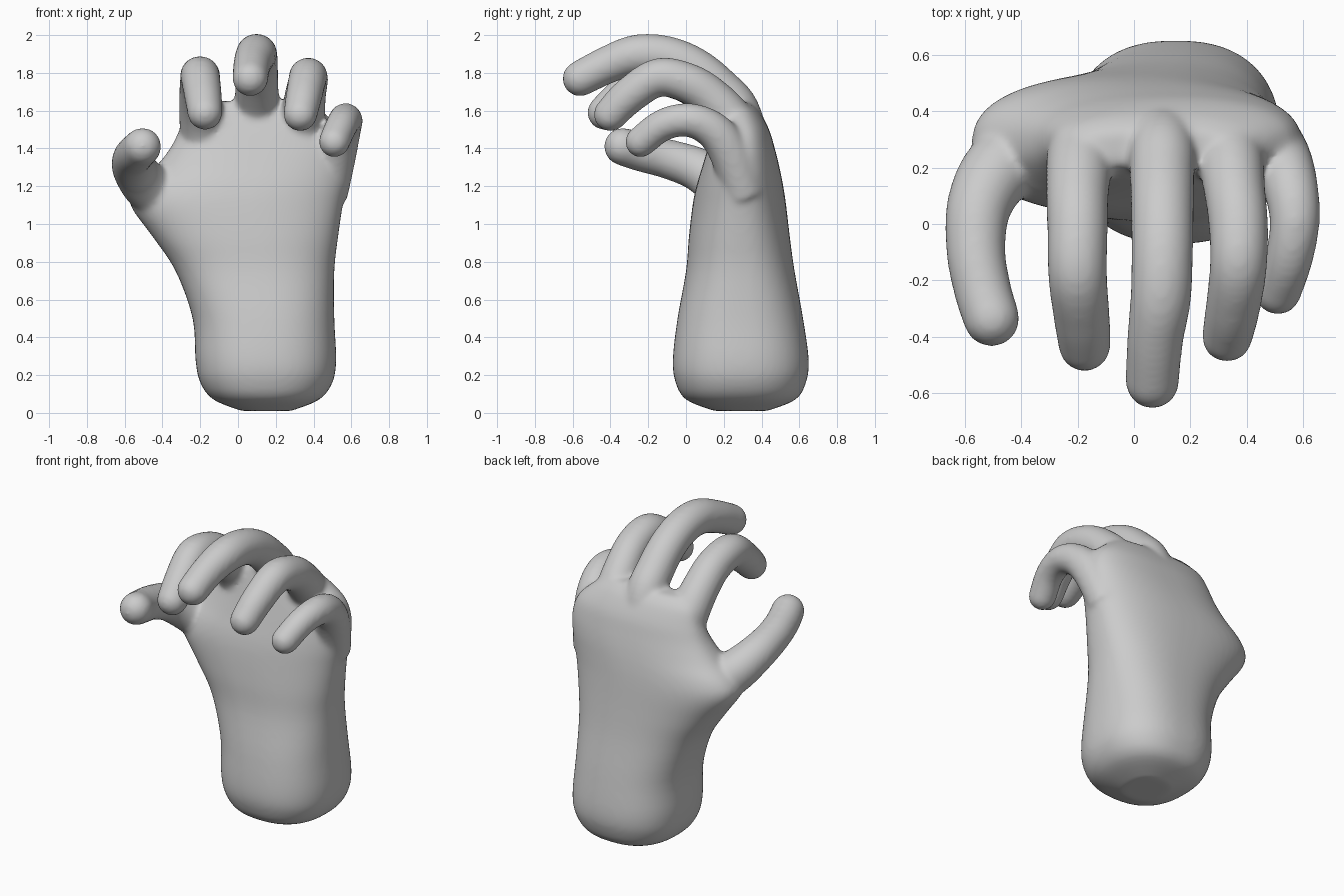
import bpy, bmesh, math
from mathutils import Vector

if "Cube" in bpy.data.objects:
    bpy.data.objects.remove(bpy.data.objects["Cube"], do_unlink=True)

SIDES = 28
bm = bmesh.new()


def skin(rings):
    """Join a list of point rings into a closed shell."""
    loops = [[bm.verts.new(p) for p in ring] for ring in rings]
    n = len(loops[0])
    for a, b in zip(loops, loops[1:]):
        for i in range(n):
            j = (i + 1) % n
            bm.faces.new((a[i], a[j], b[j], b[i]))
    bm.faces.new(loops[0][::-1])
    bm.faces.new(loops[-1])


def spline(keys, steps):
    """Smooth curve through tuples of any length."""
    pts = [keys[0]] + list(keys) + [keys[-1]]
    out = []
    for k in range(1, len(pts) - 2):
        p, q, r, s = pts[k - 1:k + 3]
        for i in range(steps):
            t = i / steps
            out.append([0.5 * (2 * b + (c - a) * t + (2 * a - 5 * b + 4 * c - d) * t * t
                        + (3 * b - a - 3 * c + d) * t ** 3) for a, b, c, d in zip(p, q, r, s)])
    return out + [list(keys[-1])]


def oval(z, x0, x1, y0, y1, power=2.4):
    """Rounded cross-section filling the given extents."""
    ring = []
    for i in range(SIDES * 2):
        a = math.pi * i / SIDES
        c, s = math.cos(a), math.sin(a)
        ring.append(((x0 + x1) / 2 + (x1 - x0) / 2 * math.copysign(abs(c) ** (2 / power), c),
                     (y0 + y1) / 2 + (y1 - y0) / 2 * math.copysign(abs(s) ** (2 / power), s), z))
    return ring


def finger(keys):
    """Tapered tube through (x, y, z, radius) with a rounded tip."""
    path = spline(keys, 6)
    centres = [Vector(p[:3]) for p in path]
    radii = [p[3] for p in path]
    end = (centres[-1] - centres[-2]).normalized()
    tip, r = centres[-1].copy(), radii[-1]
    for k in range(1, 7):
        a = math.pi / 2 * k / 6.3
        centres.append(tip + end * r * math.sin(a))
        radii.append(r * math.cos(a))
    rings = []
    for i, c in enumerate(centres):
        d = (centres[min(i + 1, len(centres) - 1)] - centres[max(i - 1, 0)]).normalized()
        u = (Vector((1, 0, 0)) - d * d.x).normalized()
        v = d.cross(u)
        rings.append([c + radii[i] * (u * math.cos(2 * math.pi * j / SIDES)
                      + v * math.sin(2 * math.pi * j / SIDES)) for j in range(SIDES)])
    skin(rings)


# Wrist and palm: height, x extents, y extents
palm = [(0.01, 0.02, 0.28, 0.15, 0.43), (0.07, -0.13, 0.43, 0.0, 0.58),
        (0.16, -0.20, 0.50, -0.055, 0.635), (0.28, -0.225, 0.52, -0.07, 0.65),
        (0.5, -0.24, 0.51, -0.045, 0.62), (0.75, -0.33, 0.51, 0.0, 0.575),
        (0.93, -0.45, 0.53, 0.015, 0.55), (1.1, -0.57, 0.555, 0.035, 0.53),
        (1.2, -0.55, 0.575, 0.055, 0.515), (1.3, -0.44, 0.59, 0.085, 0.495),
        (1.4, -0.36, 0.59, 0.115, 0.47), (1.5, -0.31, 0.55, 0.145, 0.44),
        (1.6, -0.27, 0.44, 0.18, 0.385), (1.65, -0.2, 0.36, 0.21, 0.33)]
skin([oval(*s) for s in spline(palm, 4)])

# Thumb
finger([(-0.36, 0.27, 1.1, 0.13), (-0.48, 0.19, 1.2, 0.13), (-0.55, 0.06, 1.29, 0.115),
        (-0.56, -0.1, 1.345, 0.105), (-0.535, -0.24, 1.38, 0.102), (-0.505, -0.335, 1.41, 0.1)])
# Index finger
finger([(-0.17, 0.31, 1.35, 0.12), (-0.19, 0.24, 1.53, 0.12), (-0.2, 0.12, 1.67, 0.112),
        (-0.2, -0.01, 1.755, 0.108), (-0.2, -0.18, 1.78, 0.105), (-0.185, -0.33, 1.68, 0.1),
        (-0.175, -0.43, 1.59, 0.093)])
# Middle finger
finger([(0.1, 0.33, 1.4, 0.12), (0.1, 0.27, 1.6, 0.12), (0.1, 0.18, 1.71, 0.115),
        (0.1, 0.05, 1.82, 0.112), (0.1, -0.1, 1.885, 0.11), (0.095, -0.26, 1.895, 0.108),
        (0.075, -0.41, 1.845, 0.1), (0.065, -0.56, 1.77, 0.095)])
# Ring finger
finger([(0.33, 0.31, 1.35, 0.12), (0.34, 0.25, 1.53, 0.12), (0.355, 0.13, 1.67, 0.11),
        (0.37, 0.0, 1.75, 0.106), (0.37, -0.15, 1.775, 0.102), (0.35, -0.3, 1.68, 0.097),
        (0.33, -0.4, 1.58, 0.09)])
# Little finger
finger([(0.47, 0.31, 1.15, 0.11), (0.515, 0.24, 1.36, 0.11), (0.55, 0.15, 1.49, 0.1),
        (0.57, 0.02, 1.55, 0.09), (0.55, -0.12, 1.525, 0.085), (0.51, -0.24, 1.435, 0.083)])

bmesh.ops.recalc_face_normals(bm, faces=bm.faces)
mesh = bpy.data.meshes.new("hand")
bm.to_mesh(mesh)
bm.free()
hand = bpy.data.objects.new("hand", mesh)
bpy.context.collection.objects.link(hand)

# Plain grey
grey = bpy.data.materials.new("plain grey")
grey.use_nodes = True
colour = (0.6, 0.6, 0.6, 1)
grey.diffuse_color = colour
grey.node_tree.nodes["Principled BSDF"].inputs["Base Color"].default_value = colour
mesh.materials.append(grey)

# Blend all parts into one soft skin
merge = hand.modifiers.new("merge", "REMESH")
merge.mode = "VOXEL"
merge.voxel_size = 0.014
merge.use_smooth_shade = True
soften = hand.modifiers.new("soften", "SMOOTH")
soften.factor = 0.5
soften.iterations = 14
